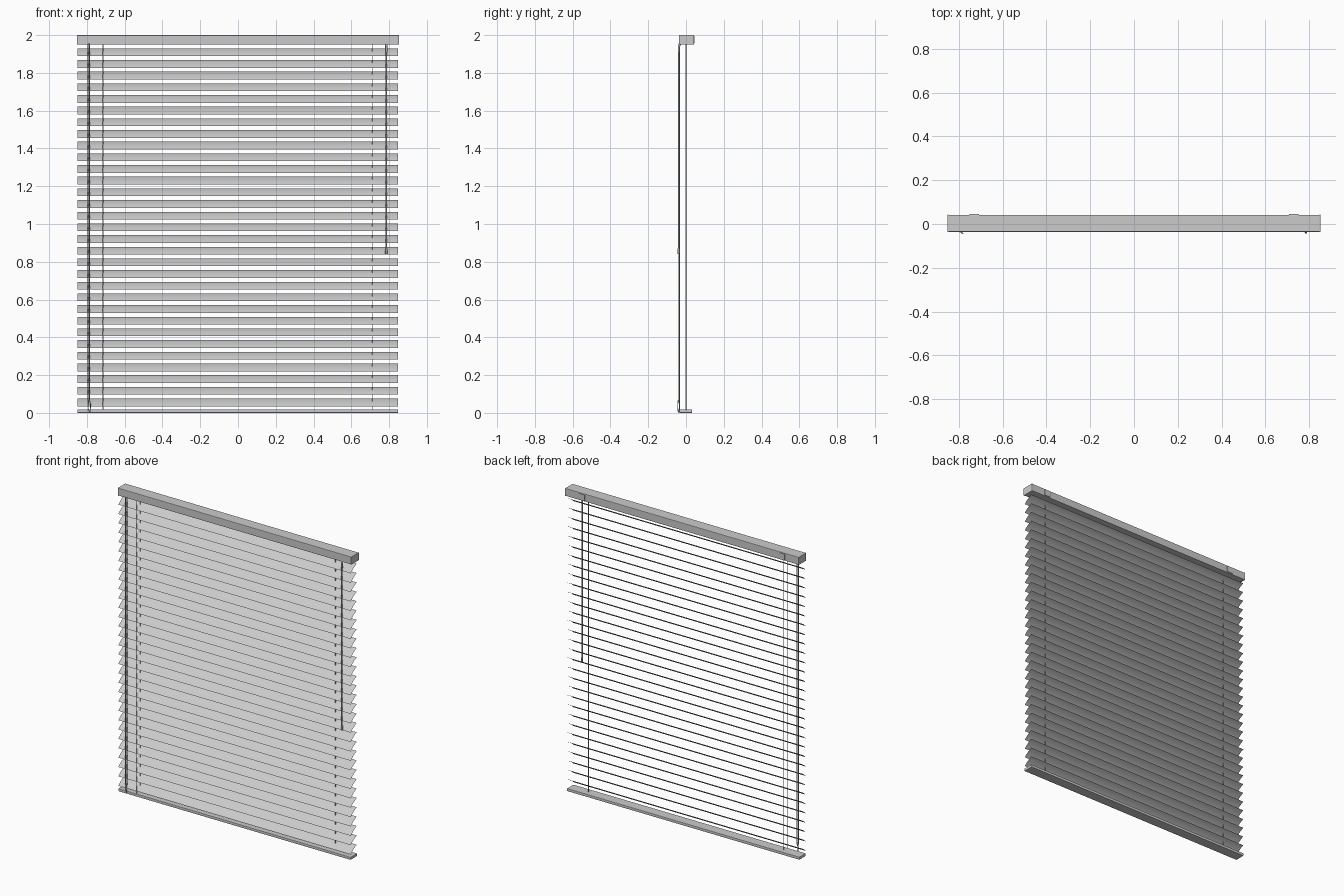
import bpy, bmesh, math

if "Cube" in bpy.data.objects:
    bpy.data.objects.remove(bpy.data.objects["Cube"])

PITCH = 0.0618
SLATS = 31


def box(name, x0, x1, y0, y1, z0, z1, bevel=0.0):
    bm = bmesh.new()
    bmesh.ops.create_cube(bm, size=1)
    for v in bm.verts:
        v.co = ((x0 + x1) / 2 + v.co.x * (x1 - x0),
                (y0 + y1) / 2 + v.co.y * (y1 - y0),
                (z0 + z1) / 2 + v.co.z * (z1 - z0))
    me = bpy.data.meshes.new(name)
    bm.to_mesh(me)
    bm.free()
    ob = bpy.data.objects.new(name, me)
    bpy.context.collection.objects.link(ob)
    if bevel:
        m = ob.modifiers.new("bevel", 'BEVEL')
        m.width, m.segments = bevel, 2
    return ob


def tube(name, pts, r, sides=2, cyclic=False):
    cu = bpy.data.curves.new(name, 'CURVE')
    cu.dimensions = '3D'
    cu.bevel_depth = r
    cu.bevel_resolution = sides
    cu.use_fill_caps = True
    sp = cu.splines.new('POLY')
    sp.points.add(len(pts) - 1)
    for p, c in zip(sp.points, pts):
        p.co = (*c, 1)
    sp.use_cyclic_u = cyclic
    ob = bpy.data.objects.new(name, cu)
    bpy.context.collection.objects.link(ob)
    return ob


# head rail with end caps, and the bottom rail
box("head_rail", -0.848, 0.848, -0.036, 0.042, 1.95, 2.0, 0.003)
for s, side in ((-1, "left"), (1, "right")):
    box("end_cap_" + side, s * 0.849 - 0.003, s * 0.849 + 0.003,
        -0.037, 0.043, 1.949, 2.0, 0.001)
    # mounting clip on the back of the head rail
    box("rear_clip_" + side, s * 0.73 - 0.022, s * 0.73 + 0.022,
        0.041, 0.046, 1.955, 1.995, 0.001)
box("bottom_rail", -0.85, 0.847, -0.036, 0.032, 0.0, 0.018, 0.003)

# one tilted, slightly crowned slat, repeated with an array
N = 6
y0, y1, z0, z1 = -0.033, 0.029, 0.035, 0.076
L = math.hypot(y1 - y0, z1 - z0)
ny, nz = -(z1 - z0) / L, (y1 - y0) / L
bm = bmesh.new()
rows = []
for i in range(N + 1):
    t = i / N
    c = 0.004 * (1 - (2 * t - 1) ** 2)
    y = y0 + (y1 - y0) * t + ny * c
    z = z0 + (z1 - z0) * t + nz * c
    rows.append([bm.verts.new((x, y, z)) for x in (-0.85, 0.846)])
for a, b in zip(rows, rows[1:]):
    bm.faces.new((a[0], a[1], b[1], b[0])).smooth = True
me = bpy.data.meshes.new("slats")
bm.to_mesh(me)
bm.free()
slats = bpy.data.objects.new("slats", me)
bpy.context.collection.objects.link(slats)
arr = slats.modifiers.new("stack", 'ARRAY')
arr.count = SLATS
arr.use_relative_offset = False
arr.use_constant_offset = True
arr.constant_offset_displace = (0, 0, PITCH)

# ladder cords through the slats, plus the cord in front on the left
for x, side in ((-0.714, "left"), (0.711, "right")):
    tube("ladder_cord_" + side, [(x, 0, 0.01), (x, 0, 1.96)], 0.002)
tube("front_cord_left", [(-0.716, -0.034, 0.01), (-0.716, -0.034, 1.96)], 0.0018)

# pull cords ending in a loose loop
for i, x in enumerate((-0.795, -0.785)):
    tube("pull_cord_%d" % (i + 1), [(x, -0.037, 0.06), (x, -0.037, 1.955)], 0.0025)
loop = []
for k in range(16):
    a = 2 * math.pi * k / 16
    loop.append((-0.787 + 0.006 * math.sin(a), -0.040 - 0.004 * math.sin(a),
                 0.036 + 0.032 * math.cos(a)))
tube("pull_cord_loop", loop, 0.002, cyclic=True)

# tilt wand with a hook collar and a grip end
wx, wy = 0.785, -0.038
tube("tilt_wand", [(wx, wy, 0.86), (wx, wy, 1.93)], 0.0045)
tube("wand_grip", [(wx, wy, 0.842), (wx, wy, 0.87)], 0.006)
tube("wand_hook", [(wx, wy, 1.91), (wx, wy, 1.94), (wx, -0.03, 1.955)], 0.0055)
